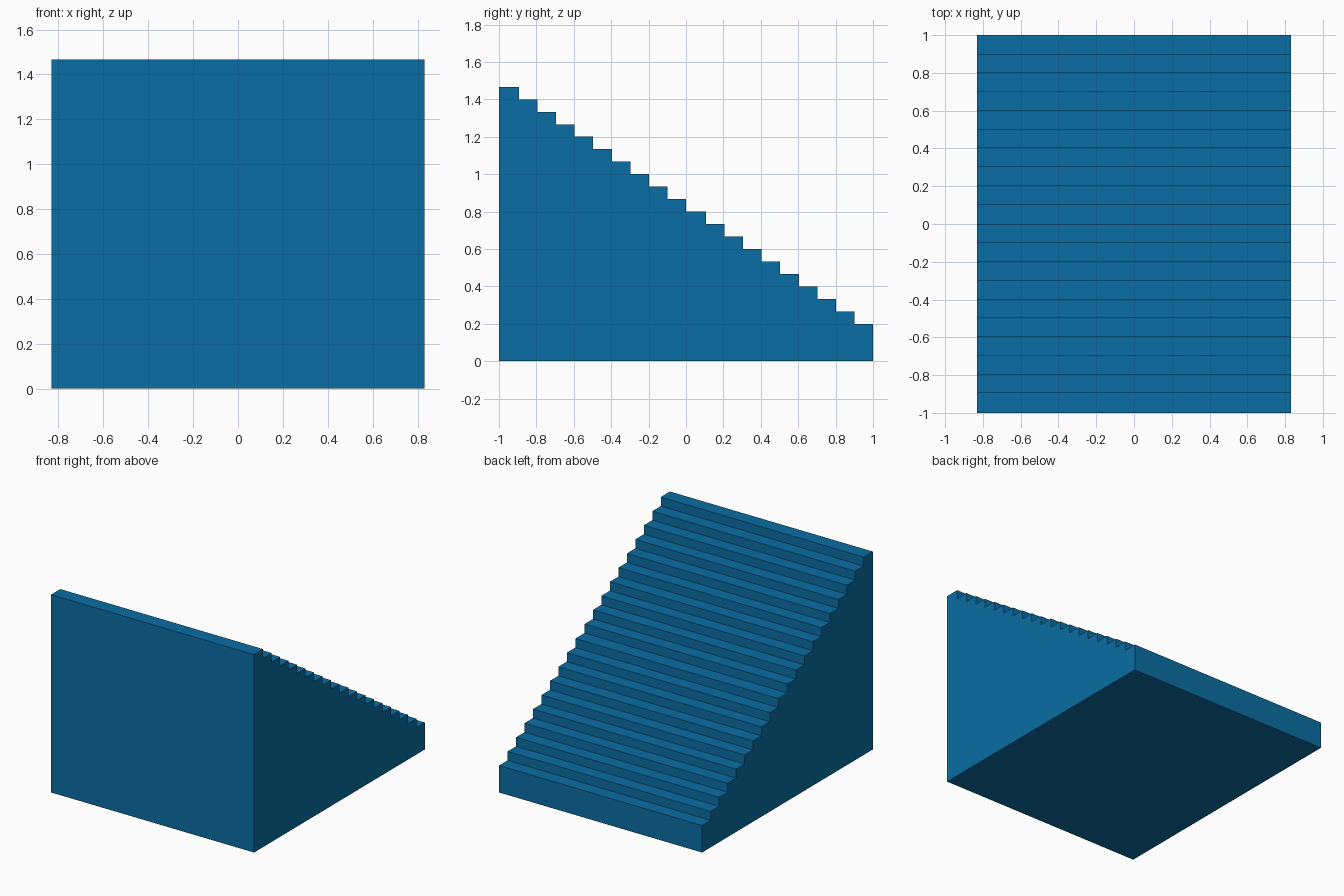
import bpy, bmesh

if "Cube" in bpy.data.objects:
    bpy.data.objects.remove(bpy.data.objects["Cube"])

HALF_WIDTH = 0.832
RISE = 0.2 / 3
BASE = 0.2
STEPS = 20

# Tread edges from the high front to the low back: two flights of ten,
# each with a slightly deeper top tread
edges = [-1.0]
for start in (-1.0, 0.0):
    edges += [start + 0.107 + k * (0.893 / 9) for k in range(10)]

# Side profile (y, z)
profile = [(1.0, 0.0), (-1.0, 0.0)]
for i in range(STEPS):
    z = BASE + (STEPS - 1 - i) * RISE
    profile += [(edges[i], z), (edges[i + 1], z)]

# Extrude the profile across the width
bm = bmesh.new()
face = bm.faces.new([bm.verts.new((-HALF_WIDTH, y, z)) for y, z in profile])
ext = bmesh.ops.extrude_face_region(bm, geom=[face], use_keep_orig=True)
moved = [g for g in ext["geom"] if isinstance(g, bmesh.types.BMVert)]
bmesh.ops.translate(bm, verts=moved, vec=(2 * HALF_WIDTH, 0, 0))
bmesh.ops.recalc_face_normals(bm, faces=bm.faces)

mesh = bpy.data.meshes.new("staircase")
bm.to_mesh(mesh)
bm.free()
stairs = bpy.data.objects.new("staircase", mesh)
bpy.context.collection.objects.link(stairs)

# Blue paint
mat = bpy.data.materials.new("blue")
mat.diffuse_color = (0.003, 0.155, 0.37, 1)
mat.use_nodes = True
mat.node_tree.nodes["Principled BSDF"].inputs["Base Color"].default_value = mat.diffuse_color
mesh.materials.append(mat)
